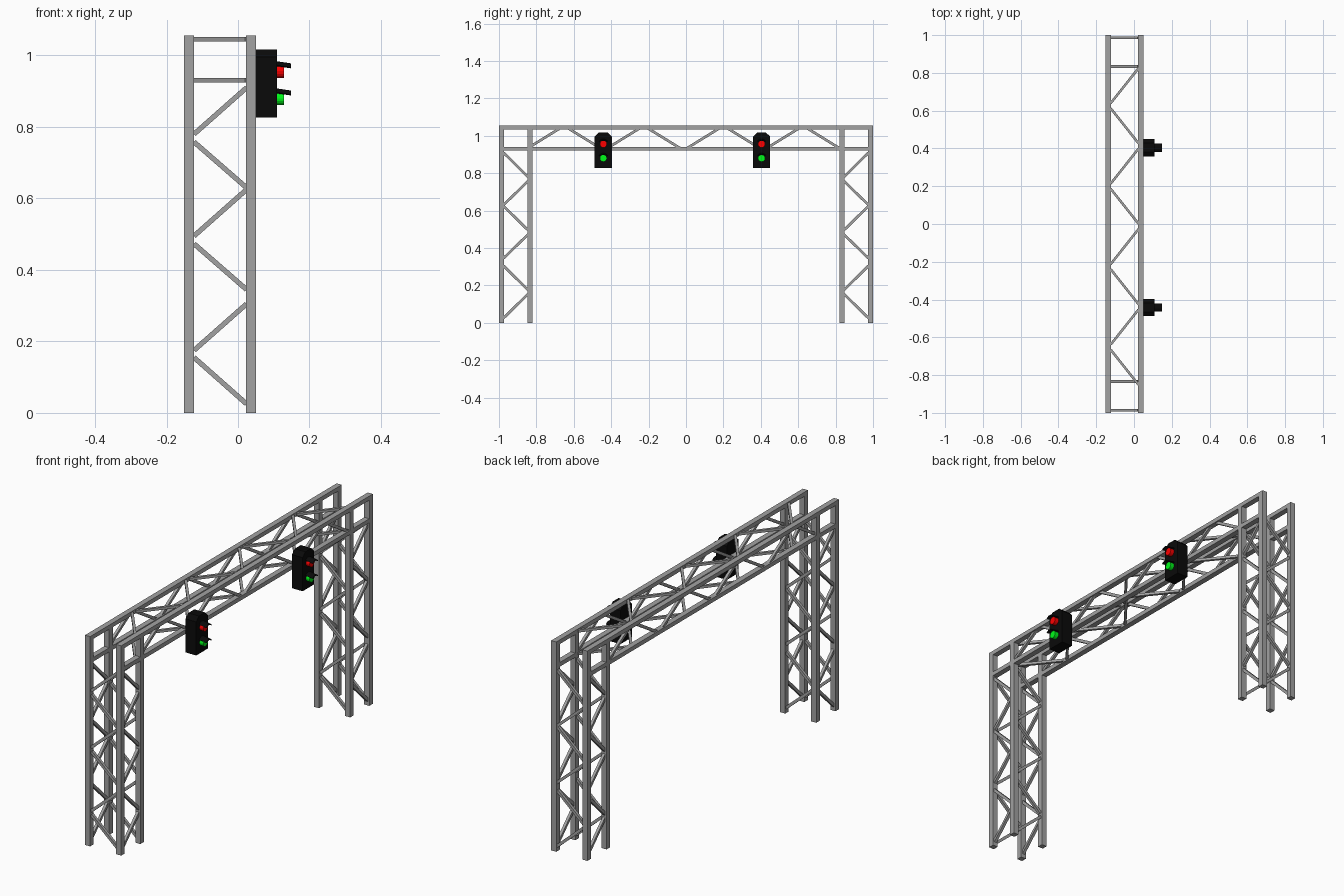
import bpy, bmesh, math
from mathutils import Vector, Matrix

if "Cube" in bpy.data.objects:
    bpy.data.objects.remove(bpy.data.objects["Cube"])

XS = (-0.137, 0.036)          # rear and front frame planes
YO, YI = 0.986, 0.834         # outer and inner post rows
ZB, ZT = 0.931, 1.045         # lower and upper chord heights
POST, BAR = 0.028, 0.014

STEEL = ("steel", (0.36, 0.36, 0.36, 1))
BLACK = ("black", (0.003, 0.003, 0.003, 1))
RED = ("red", (1.0, 0.0, 0.0, 1))
GREEN = ("green", (0.0, 0.95, 0.01, 1))


def finish(name, bm, color=STEEL):
    bmesh.ops.recalc_face_normals(bm, faces=bm.faces)
    me = bpy.data.meshes.new(name)
    bm.to_mesh(me)
    bm.free()
    ob = bpy.data.objects.new(name, me)
    bpy.context.collection.objects.link(ob)
    mat = bpy.data.materials.get(color[0]) or bpy.data.materials.new(color[0])
    mat.diffuse_color = color[1]
    mat.use_nodes = True
    mat.node_tree.nodes["Principled BSDF"].inputs["Base Color"].default_value = mat.diffuse_color
    me.materials.append(mat)
    return ob


def strut(bm, a, b, w=BAR, h=None):
    """Rectangular bar running from a to b."""
    a, b = Vector(a), Vector(b)
    d = b - a
    z = d.normalized()
    ref = Vector((1, 0, 0)) if abs(z.x) < 0.1 else Vector((0, 1, 0)) if abs(z.y) < 0.1 else Vector((0, 0, 1))
    x = (ref - z * ref.dot(z)).normalized()
    rot = Matrix((x, z.cross(x), z)).transposed().to_4x4()
    m = Matrix.Translation((a + b) / 2) @ rot @ Matrix.Diagonal((w, h or w, d.length, 1))
    bmesh.ops.create_cube(bm, size=1, matrix=m)


def mirror_y(ob):
    mod = ob.modifiers.new("mirror", 'MIRROR')
    mod.use_axis = (False, True, False)


# tower posts
bm = bmesh.new()
for x in XS:
    for y in (-YO, -YI):
        strut(bm, (x, y, 0), (x, y, 1.055), POST)
mirror_y(finish("tower_posts", bm))

# zigzag bracing on all four faces of each tower
bm = bmesh.new()
levels = [(0.025, 0.155), (0.175, 0.305), (0.345, 0.473),
          (0.495, 0.625), (0.63, 0.758), (0.78, 0.91)]
x_rear, x_front = XS[0] + 0.014, XS[1] - 0.012
for i, (z0, z1) in enumerate(levels):
    xa, xb = (x_front, x_rear) if i % 2 == 0 else (x_rear, x_front)
    ya, yb = (-YO + 0.01, -YI - 0.01) if i % 2 == 0 else (-YI - 0.01, -YO + 0.01)
    for y in (-YO, -YI):
        strut(bm, (xa, y, z0), (xb, y, z1))
    for x in XS:
        strut(bm, (x, ya, z0), (x, yb, z1))
mirror_y(finish("tower_braces", bm))

# long beam chords
bm = bmesh.new()
for x in XS:
    for z in (ZB, ZT):
        strut(bm, (x, -1, z), (x, 1, z), POST, 0.021)
finish("beam_chords", bm)

# beam zigzag on sides, top and bottom
bm = bmesh.new()
for i in range(8):
    y0 = 0.825 - i * 0.213
    y1 = y0 - 0.185
    even = i % 2 == 0
    za, zb = (ZB, ZT) if even else (ZT, ZB)
    xa, xb = (x_front, x_rear) if even else (x_rear, x_front)
    for x in XS:
        strut(bm, (x, y0, za), (x, y1, zb))
    for z in (ZB, ZT):
        strut(bm, (xa, y0, z), (xb, y1, z), 0.013)
finish("beam_braces", bm)


def signal(yc):
    # housing with chamfered top, extruded along x
    bm = bmesh.new()
    prof = [(-0.046, 0.827), (0.046, 0.827), (0.046, 0.996),
            (0.024, 1.017), (-0.024, 1.017), (-0.046, 0.996)]
    f = bm.faces.new([bm.verts.new((0.05, yc + y, z)) for y, z in prof])
    ext = bmesh.ops.extrude_face_region(bm, geom=[f], use_keep_orig=True)
    vs = [v for v in ext["geom"] if isinstance(v, bmesh.types.BMVert)]
    bmesh.ops.translate(bm, vec=(0.059, 0, 0), verts=vs)
    finish("signal_housing", bm, BLACK)

    for label, zc, col in (("red", 0.956, RED), ("green", 0.88, GREEN)):
        # lamp
        bm = bmesh.new()
        m = Matrix.Translation((0.117, yc, zc)) @ Matrix.Rotation(math.pi / 2, 4, 'Y')
        bmesh.ops.create_cone(bm, cap_ends=True, segments=16, radius1=0.019,
                              radius2=0.019, depth=0.024, matrix=m)
        finish(label + "_lamp", bm, col)
        # curved visor above the lamp, drooping slightly
        bm = bmesh.new()
        rows = []
        for i in range(9):
            a = math.radians(-52 + i * 13)
            s, c = math.sin(a), math.cos(a)
            rows.append([bm.verts.new((x, yc + r * s, zc - drop + r * c))
                         for x, r, drop in ((0.107, 0.028, 0), (0.148, 0.028, 0.006),
                                            (0.148, 0.023, 0.006), (0.107, 0.023, 0))])
        for p, q in zip(rows, rows[1:]):
            for k in range(4):
                n = (k + 1) % 4
                bm.faces.new((p[k], p[n], q[n], q[k]))
        bm.faces.new(rows[0])
        bm.faces.new(rows[-1])
        finish(label + "_visor", bm, BLACK)


for y in (-0.442, 0.404):
    signal(y)
